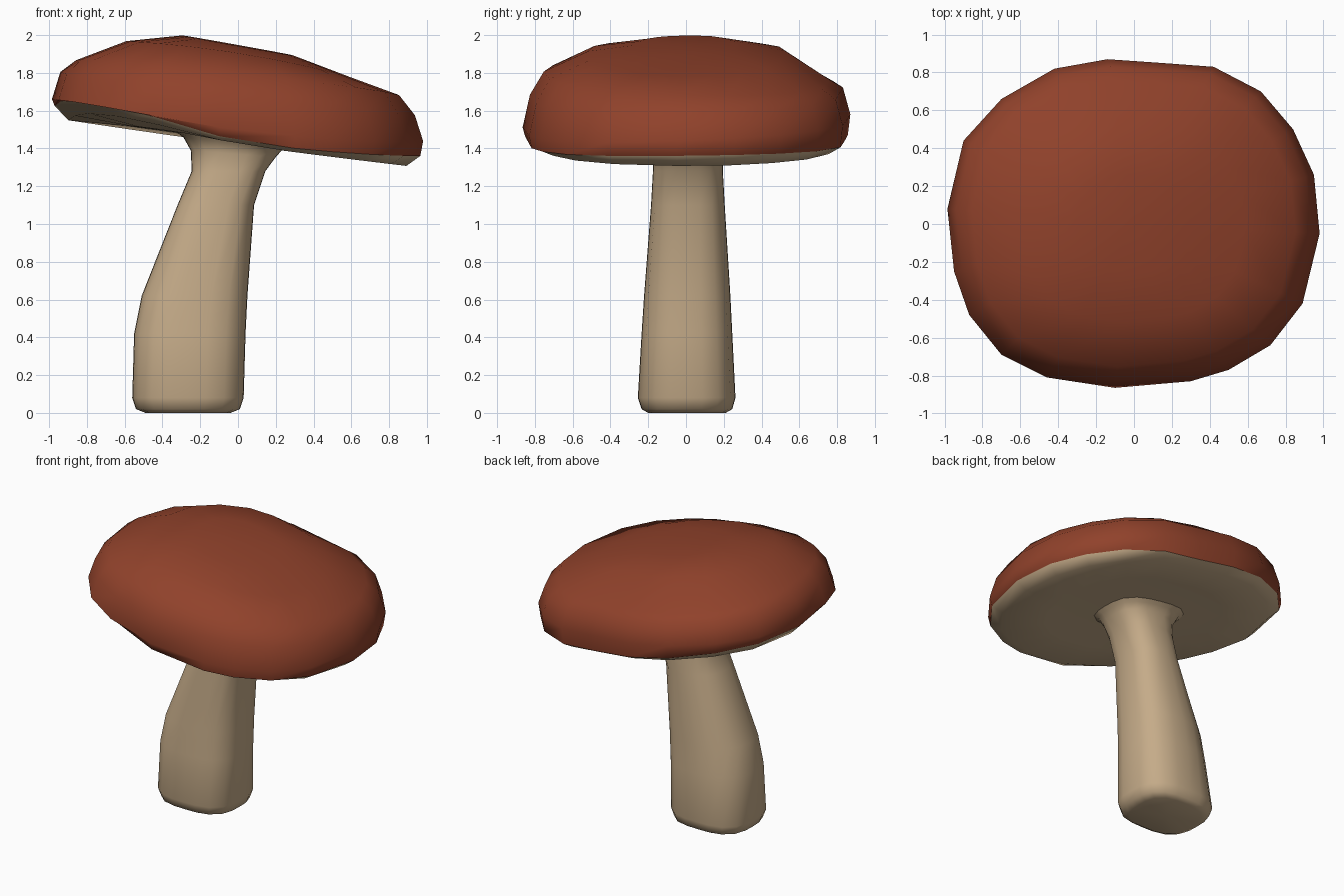
import bpy, bmesh, math

if "Cube" in bpy.data.objects:
    bpy.data.objects.remove(bpy.data.objects["Cube"])


def material(name, rgb):
    m = bpy.data.materials.new(name)
    m.diffuse_color = (*rgb, 1)
    m.use_nodes = True
    m.node_tree.nodes["Principled BSDF"].inputs["Base Color"].default_value = m.diffuse_color
    return m


red = material("cap red", (0.28, 0.054, 0.024))
beige = material("stem beige", (0.56, 0.41, 0.25))


def loft(name, rings, mats, face_mat, angle):
    """Skin closed rings, with a fan at both ends."""
    bm = bmesh.new()
    loops = [[bm.verts.new(p) for p in ring] for ring in rings]
    n = len(loops[0])
    for k in range(len(loops) - 1):
        a, b = loops[k], loops[k + 1]
        for i in range(n):
            j = (i + 1) % n
            f = bm.faces.new((a[i], a[j], b[j], b[i]))
            f.material_index = face_mat(k)
    for loop, k in ((loops[0][::-1], 0), (loops[-1], len(loops) - 1)):
        f = bm.faces.new(loop)
        f.material_index = face_mat(k)
        bmesh.ops.poke(bm, faces=[f])
    bmesh.ops.recalc_face_normals(bm, faces=bm.faces[:])
    me = bpy.data.meshes.new(name)
    bm.to_mesh(me)
    bm.free()
    for m in mats:
        me.materials.append(m)
    ob = bpy.data.objects.new(name, me)
    bpy.context.collection.objects.link(ob)
    bpy.ops.object.select_all(action='DESELECT')
    ob.select_set(True)
    bpy.context.view_layer.objects.active = ob
    bpy.ops.object.shade_smooth_by_angle(angle=math.radians(angle))
    return ob


# Cap: uneven outline seen from above, repeated at several tilted levels
outline = [(.98, -.05), (.95, .26), (.84, .5), (.67, .7), (.42, .83), (.15, .85),
           (-.14, .87), (-.42, .82), (-.7, .66), (-.9, .44), (-.985, .08),
           (-.95, -.25), (-.87, -.48), (-.7, -.69), (-.46, -.81), (-.1, -.865),
           (.3, -.83), (.5, -.77), (.72, -.64), (.89, -.42)]
# scale, height, slope in x, bend in x, slope in y, lift of the front left corner
levels = [(.25, 1.44, -.14, 0, 0, 0), (.6, 1.437, -.14, 0, 0, .03),
          (.91, 1.42, -.135, .01, 0, .15), (.985, 1.445, -.135, .05, .01, .17),
          (1, 1.53, -.11, .02, .04, .06), (.955, 1.69, -.12, 0, .02, 0),
          (.87, 1.775, -.11, 0, -.03, 0), (.6, 1.905, -.16, -.09, 0, 0),
          (.3, 1.945, -.18, 0, .01, 0)]
cap = []
for s, h, sx, bx, sy, lift in levels:
    ring = []
    for x, y in outline:
        x, y = x * s, y * s
        corner = lift * max(0, -x) * max(0, -y)
        ring.append((x, y, h + sx * x + bx * x * x + sy * y + corner))
    cap.append(ring)
loft("mushroom_cap", cap, [red, beige], lambda k: 1 if k < 3 else 0, 50)

# Stem: leaning rounded-square column that flares under the cap
# height, left, right, front, back, slope in x
sections = [(0, -.49, -.04, -.2, .21, 0), (.02, -.54, .01, -.235, .245, 0),
            (.08, -.56, .03, -.255, .262, 0), (.42, -.55, .04, -.235, .245, 0),
            (.62, -.51, .05, -.222, .235, 0), (1.1, -.32, .085, -.185, .205, 0),
            (1.28, -.245, .145, -.175, .195, 0), (1.37, -.25, .2, -.175, .195, -.08),
            (1.42, -.29, .23, -.195, .215, -.14), (1.465, -.37, .29, -.25, .27, -.14)]
stem = []
for z, x0, x1, y0, y1, slope in sections:
    ring = []
    for i in range(20):
        t = 2 * math.pi * i / 20
        c, s = math.cos(t), math.sin(t)
        # the back left edge is cut flatter in the middle of the stem
        e = 2 if c < 0 < s and .3 < z < 1.2 else 3
        r = (abs(c) ** e + abs(s) ** e) ** (-1 / e)
        x = (x0 + x1) / 2 + r * c * (x1 - x0) / 2
        y = (y0 + y1) / 2 + r * s * (y1 - y0) / 2
        ring.append((x, y, z + slope * x))
    stem.append(ring)
loft("mushroom_stem", stem, [beige], lambda k: 0, 50)
